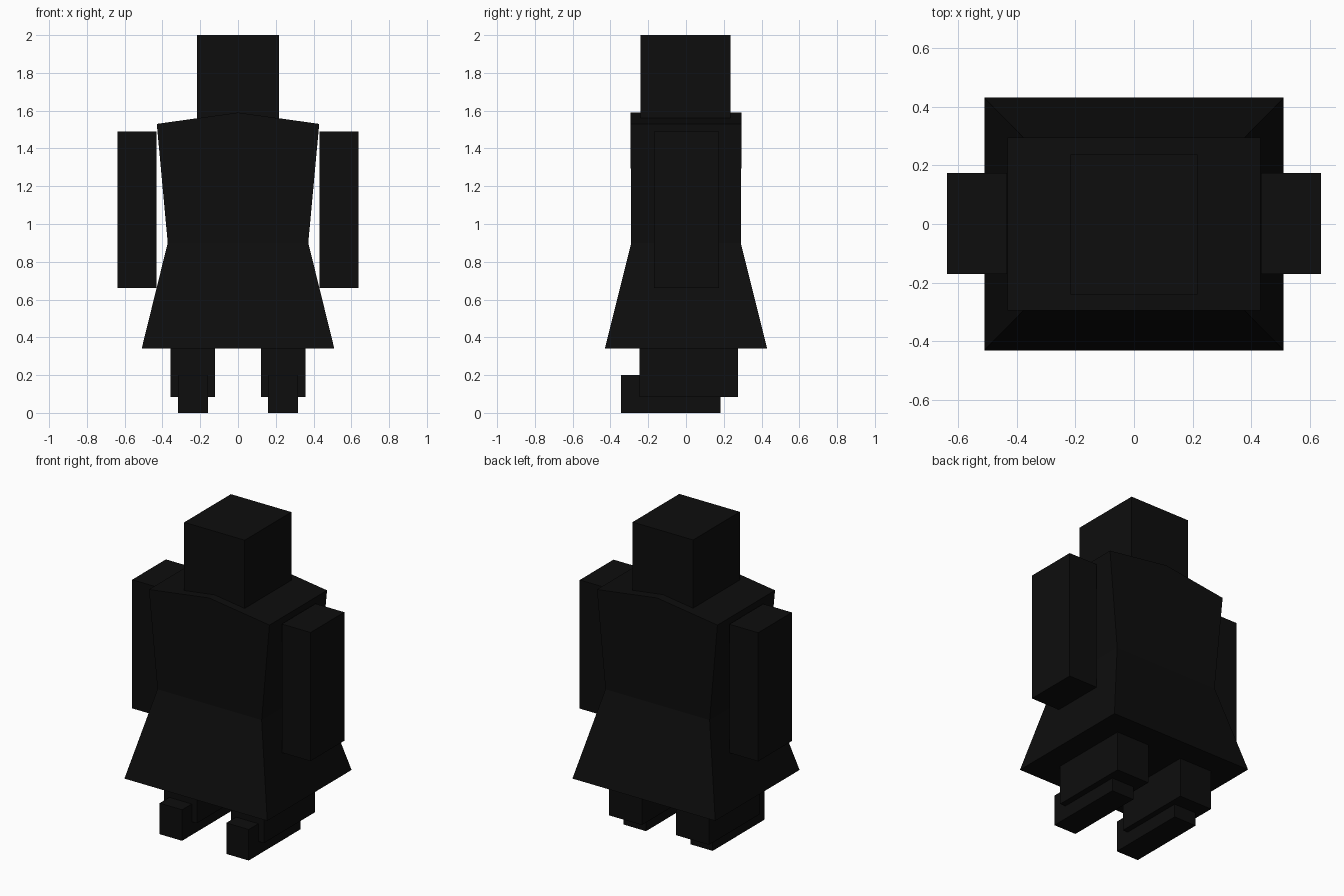
import bpy
import bmesh

cube = bpy.data.objects.get("Cube")
if cube:
    bpy.data.objects.remove(cube, do_unlink=True)

black = bpy.data.materials.new("near_black")
black.use_nodes = True
colour = (0.004, 0.004, 0.004, 1)
black.diffuse_color = colour
black.node_tree.nodes["Principled BSDF"].inputs["Base Color"].default_value = colour


def finish(name, bm):
    bmesh.ops.recalc_face_normals(bm, faces=bm.faces)
    mesh = bpy.data.meshes.new(name)
    bm.to_mesh(mesh)
    bm.free()
    mesh.materials.append(black)
    obj = bpy.data.objects.new(name, mesh)
    bpy.context.collection.objects.link(obj)
    return obj


def box(name, x, y, z):
    """Box spanning the given (low, high) pair on each axis."""
    bm = bmesh.new()
    bmesh.ops.create_cube(bm, size=1)
    for v in bm.verts:
        v.co = [pair[c > 0] for pair, c in zip((x, y, z), v.co)]
    return finish(name, bm)


def coat(name, rings, ridge):
    """Stacked rectangular rings of (half width, half depth, height), with a peaked top."""
    bm = bmesh.new()
    loops = []
    for w, d, z in rings:
        top = ridge if z == rings[-1][2] else z
        points = [(-w, -d, z), (0, -d, top), (w, -d, z),
                  (w, d, z), (0, d, top), (-w, d, z)]
        loops.append([bm.verts.new(p) for p in points])
    for low, high in zip(loops, loops[1:]):
        for i in range(6):
            j = (i + 1) % 6
            bm.faces.new((low[i], low[j], high[j], high[i]))
    bm.faces.new(loops[0][::-1])
    # Two sloping shoulder faces
    a = loops[-1]
    bm.faces.new((a[0], a[1], a[4], a[5]))
    bm.faces.new((a[1], a[2], a[3], a[4]))
    return finish(name, bm)


# Head and flared coat
box("head", (-0.216, 0.216), (-0.24, 0.236), (1.54, 2.0))
coat("torso_and_skirt",
     [(0.51, 0.43, 0.34), (0.372, 0.29, 0.9), (0.43, 0.294, 1.53)], 1.59)

# Limbs on both sides
for side, s in (("left", 1), ("right", -1)):
    def span(a, b):
        return tuple(sorted((s * a, s * b)))
    box(side + "_arm", span(0.432, 0.637), (-0.17, 0.174), (0.66, 1.49))
    box(side + "_leg", span(0.122, 0.357), (-0.246, 0.276), (0.085, 0.36))
    box(side + "_foot", span(0.158, 0.318), (-0.345, 0.182), (0.0, 0.2))
